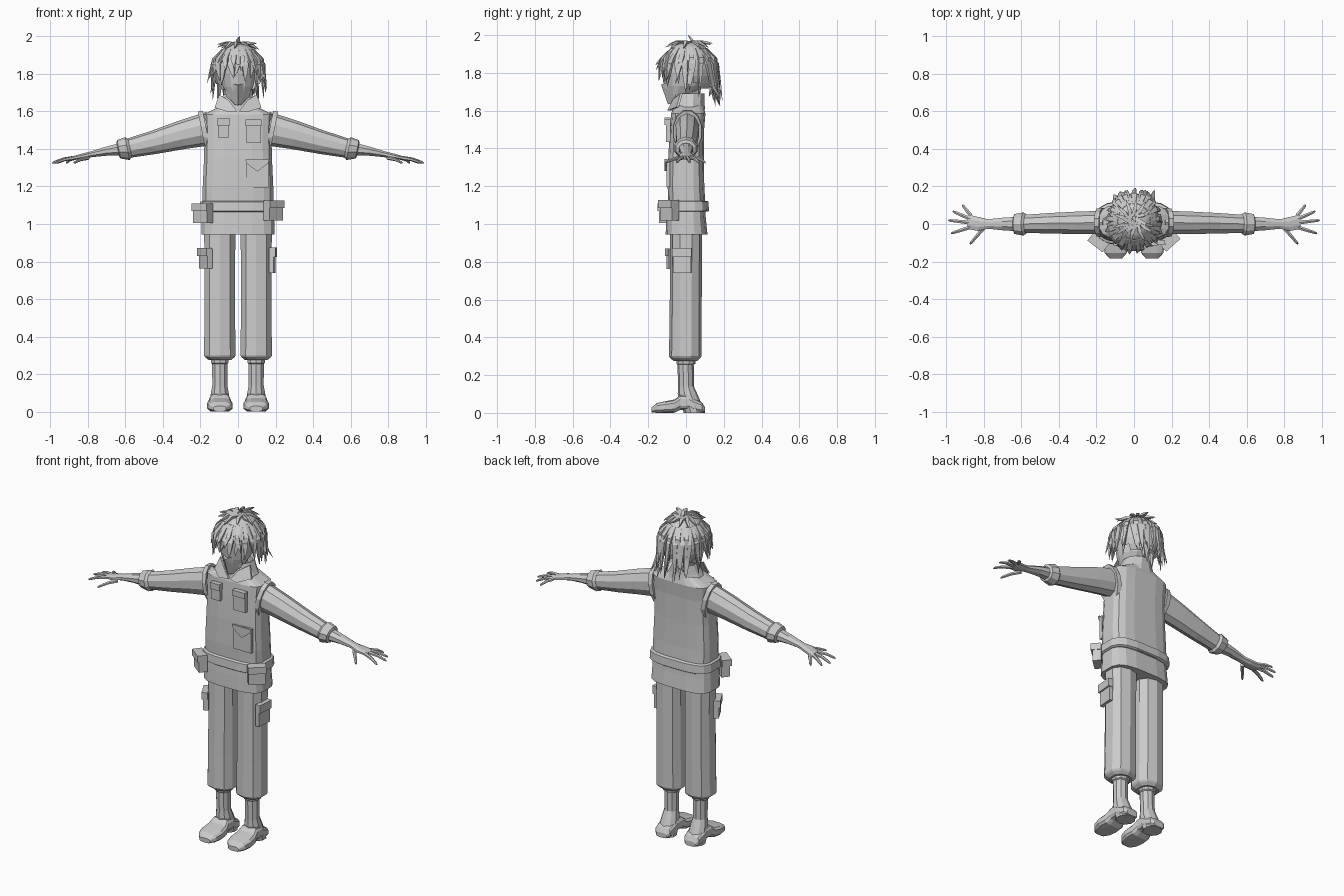
import bpy, bmesh, math, random
from mathutils import Vector, Matrix

if "Cube" in bpy.data.objects:
    bpy.data.objects.remove(bpy.data.objects["Cube"])
random.seed(4)
X, Y, Z = Vector((1, 0, 0)), Vector((0, 1, 0)), Vector((0, 0, 1))
SIDES = (("left", 1), ("right", -1))

grey = bpy.data.materials.new("light_grey")
grey.use_nodes = True
grey.diffuse_color = (0.6, 0.6, 0.6, 1)
grey.node_tree.nodes["Principled BSDF"].inputs["Base Color"].default_value = (0.6, 0.6, 0.6, 1)


def finish(name, bm):
    bmesh.ops.recalc_face_normals(bm, faces=bm.faces)
    mesh = bpy.data.meshes.new(name)
    bm.to_mesh(mesh)
    bm.free()
    mesh.materials.append(grey)
    obj = bpy.data.objects.new(name, mesh)
    bpy.context.collection.objects.link(obj)
    return obj


def tube(bm, rings, u=X, v=Y, n=10, power=1.0, caps=True):
    """Skin rings of (centre, half width along u, half width along v)."""
    loops = []
    for centre, a, b in rings:
        loop = []
        for i in range(n):
            t = math.tau * (i + 0.5) / n
            c, s = math.cos(t), math.sin(t)
            c = math.copysign(abs(c) ** power, c)
            s = math.copysign(abs(s) ** power, s)
            loop.append(bm.verts.new(Vector(centre) + u * a * c + v * b * s))
        loops.append(loop)
    for lo, hi in zip(loops, loops[1:]):
        for i in range(n):
            j = (i + 1) % n
            bm.faces.new((lo[i], lo[j], hi[j], hi[i]))
    if caps:
        bm.faces.new(loops[0])
        bm.faces.new(loops[-1])


def loft(name, rings, **kw):
    bm = bmesh.new()
    tube(bm, rings, **kw)
    return finish(name, bm)


def column(name, rows, cx=0, **kw):
    """Vertical loft from rows of (z, half x, half y, centre y)."""
    return loft(name, [((cx, cy, z), a, b) for z, a, b, cy in rows], **kw)


def pouch(name, loc, size, turn=0, flap=0.35, pointed=False):
    """Pocket body with an overhanging flap on its outer (local -y) face."""
    bm = bmesh.new()
    w, d, h = size
    bmesh.ops.create_cube(bm, size=1, matrix=Matrix.Diagonal((w, d, h, 1)))
    z0, z1 = h / 2 + 0.004, h / 2 - h * flap
    outline = [(-0.54, z0), (0.54, z0), (0.54, z1), (-0.54, z1)]
    if pointed:
        outline = [(-0.54, z0), (0.54, z0), (0.5, z0 - 0.02), (0, z1), (-0.5, z0 - 0.02)]
    front = bm.faces.new([bm.verts.new((x * w, -d / 2 - 0.009, z)) for x, z in outline])
    out = bmesh.ops.extrude_face_region(bm, geom=[front])["geom"]
    bmesh.ops.translate(bm, vec=(0, d + 0.005, 0) if not pointed else (0, 0.012, 0),
                        verts=[e for e in out if isinstance(e, bmesh.types.BMVert)])
    bm.transform(Matrix.Translation(loc) @ Matrix.Rotation(math.radians(turn), 4, "Z"))
    return finish(name, bm)


# Vest, jacket hem and belt
column("vest", [(1.08, .19, .1, .005), (1.2, .19, .098, 0), (1.35, .183, .095, 0),
                (1.5, .18, .092, .005), (1.585, .185, .092, .012), (1.63, .09, .075, .015)],
       n=16, power=0.55)
column("jacket_hem", [(1.12, .19, .1, 0), (1.03, .195, .106, 0), (.945, .198, .112, .003)],
       n=16, power=0.6)
column("belt", [(1.065, .197, .112, .004), (1.07, .206, .119, .004),
                (1.118, .203, .116, .004), (1.123, .19, .105, .004)], n=16, power=0.6)

# Neck and standing collar with lapels
column("neck", [(1.58, .055, .055, .01), (1.72, .05, .055, .01)], n=8)
column("collar", [(1.605, .125, .09, .015), (1.64, .105, .085, .015), (1.69, .08, .08, .02),
                  (1.685, .07, .07, .02), (1.62, .075, .065, .02)], n=12, caps=False)
for side, s in SIDES:
    bm = bmesh.new()
    pts = [(.005, -.085, 1.6), (.06, -.1, 1.6), (.125, -.05, 1.62), (.1, -.03, 1.69), (.05, -.07, 1.66)]
    face = bm.faces.new([bm.verts.new((s * x, y, z)) for x, y, z in pts])
    out = bmesh.ops.extrude_face_region(bm, geom=[face])["geom"]
    bmesh.ops.translate(bm, vec=(0, .012, 0), verts=[e for e in out if isinstance(e, bmesh.types.BMVert)])
    finish(side + "_lapel", bm)

# Vest, belt and trouser pockets
pouch("right_chest_pocket", (-.077, -.094, 1.51), (.058, .024, .1))
pouch("left_chest_pocket", (.083, -.094, 1.493), (.078, .024, .12), flap=.25)
pouch("left_lower_pocket", (.103, -.094, 1.268), (.118, .02, .145), flap=.42, pointed=True)
pouch("right_belt_pouch", (-.187, -.093, 1.055), (.095, .05, .1), turn=-38)
pouch("left_belt_pouch", (.187, -.088, 1.07), (.095, .05, .105), turn=42)
pouch("right_leg_pocket", (-.172, -.055, .815), (.095, .03, .105), turn=-62)
pouch("left_leg_pocket", (.182, -.02, .805), (.095, .025, .13), turn=85)

# Limbs
for side, s in SIDES:
    up = Vector((s * .2, 0, 1)).normalized()

    def arm(name, rows, **kw):
        loft(side + name, [((s * x, y, z), a, b) for x, y, z, a, b in rows], u=Y, v=up, **kw)

    arm("_armhole", [(.165, .008, 1.49, .08, .12), (.192, .008, 1.49, .078, .115),
                     (.192, .008, 1.49, .066, .1)], n=12)
    arm("_sleeve", [(.15, .008, 1.51, .066, .09), (.3, .006, 1.475, .063, .077),
                    (.45, .004, 1.435, .057, .063), (.6, 0, 1.4, .05, .05)], n=10)
    arm("_cuff", [(.575, 0, 1.405, .05, .05), (.59, 0, 1.402, .064, .062),
                  (.635, 0, 1.398, .056, .05), (.64, 0, 1.396, .044, .038)], n=10)
    arm("_palm", [(.62, 0, 1.398, .042, .038), (.7, 0, 1.388, .036, .026), (.78, 0, 1.372, .027, .017),
                  (.83, 0, 1.361, .04, .015), (.885, .012, 1.35, .042, .011)], n=8)
    bm = bmesh.new()
    fingers = [(.87, .045, .915, .102), (.875, .028, .967, .068), (.88, .008, .99, .02),
               (.875, -.018, .975, -.05), (.8, -.02, .875, -.108)]
    for x0, y0, x1, y1 in fingers:
        base, tip = Vector((s * x0, y0, 1.352)), Vector((s * x1, y1, 1.325))
        across = (tip - base).cross(Z).normalized()
        rows = [(base.lerp(tip, t) + Z * h, r, r * .9)
                for t, h, r in ((0, 0, .012), (.5, .006, .01), (.9, .002, .008), (1, 0, .004))]
        tube(bm, rows, u=across, v=Z, n=6)
    finish(side + "_fingers", bm)

    # Trousers, boot shaft and foot
    cx = s * .097
    column(side + "_trouser_leg", [(1.0, .088, .084, 0), (.8, .085, .084, 0), (.5, .085, .085, -.002),
                                   (.3, .088, .086, -.004), (.29, .082, .08, -.004),
                                   (.275, .062, .062, -.002)], cx=cx, n=10, power=.85)
    column(side + "_boot_shaft", [(.3, .05, .05, 0), (.26, .05, .05, 0), (.255, .043, .043, -.002),
                                  (.14, .042, .042, 0), (.1, .05, .052, .008),
                                  (.03, .057, .055, .035), (.0, .055, .055, .043)], cx=cx, n=10)
    foot = [(.1, .015, .015, .035), (.085, .028, .028, .05), (.04, .04, .04, .056),
            (.015, .055, .038, .056), (-.03, .055, .04, .056), (-.06, .036, .036, .064),
            (-.11, .031, .031, .07), (-.155, .026, .026, .06), (-.183, .015, .014, .035)]
    loft(side + "_foot", [((cx, y, z), w, h) for y, z, h, w in foot], u=X, v=Z, n=12, power=.6)

# Head and lower face mask
column("head", [(1.635, .018, .025, -.065), (1.67, .05, .06, -.035), (1.73, .082, .095, -.012),
                (1.8, .098, .115, 0), (1.88, .1, .12, .01), (1.94, .06, .08, .015)], n=14)
bm = bmesh.new()
nose, chin = bm.verts.new((0, -.132, 1.738)), bm.verts.new((0, -.095, 1.632))
for s in (1, -1):
    cheek, jaw = bm.verts.new((s * .084, -.045, 1.77)), bm.verts.new((s * .06, -.055, 1.675))
    inner = bm.verts.new((0, -.08, 1.745))
    bm.faces.new((nose, cheek, jaw))
    bm.faces.new((nose, jaw, chin))
    bm.faces.new((nose, inner, cheek))
finish("face_mask", bm)

# Hair cap, open over the face
CENTRE, RADII = Vector((0, .015, 1.82)), Vector((.137, .15, .145))


def on_cap(turn, lift, grow=1.0):
    """Point on the cap; turn 0 faces the front, lift is the elevation."""
    c = math.cos(lift) * grow
    return CENTRE + Vector((math.sin(turn) * c * RADII.x, -math.cos(turn) * c * RADII.y,
                            math.sin(lift) * grow * RADII.z))


bm = bmesh.new()
bmesh.ops.create_uvsphere(bm, u_segments=18, v_segments=12, radius=1,
                          matrix=Matrix.Translation(CENTRE) @ Matrix.Diagonal((*RADII, 1)))
low = [f for f in bm.faces if f.calc_center_median().z < 1.79 - .75 * f.calc_center_median().y]
bmesh.ops.delete(bm, geom=low, context="FACES")
finish("hair_cap", bm)


# Hair locks: tapered, bent three-sided spikes
def lock(bm, root, mid, tip, width):
    across = (tip - root).cross(root - CENTRE + Z * .01).normalized()
    out = (mid - CENTRE).normalized()
    rows = [(root, width * .6, .006), (mid, width, .011), (mid.lerp(tip, .6), width * .6, .007),
            (tip, .001, .001)]
    tube(bm, rows, u=across, v=out, n=4)


bm = bmesh.new()
for layer, count in ((0, 22), (1, 17)):
    for i in range(count):
        turn = math.tau * (i + .5 * layer) / count
        back = (1 - math.cos(turn)) / 2
        side = abs(math.sin(turn))
        tip_z = 1.80 - .07 * side - .13 * back ** 2 + random.uniform(-.025, .025) + layer * .04
        tip = on_cap(turn + random.uniform(-.15, .15), 0, 1.02 + .1 * layer + .08 * random.random())
        if back > .8 and layer == 0:
            tip.y += .015
        tip.z = tip_z
        lock(bm, on_cap(turn, .9, .98), on_cap(turn, .2 + .2 * layer, 1.03), tip,
             random.uniform(.016, .025))
# Longer strands at the nape
for i in range(7):
    x = (i - 3) * .03
    lock(bm, Vector((x, .13, 1.8)), Vector((x * 1.1, .14, 1.73)),
         Vector((x * 1.2, random.uniform(.1, .185), random.uniform(1.62, 1.68))), .018)
# Loose tufts on the crown
for i in range(13):
    turn = math.tau * i / 13 + random.uniform(-.2, .2)
    tip = on_cap(turn, .8, 1.2)
    tip.z = random.uniform(1.93, 1.965)
    mid = on_cap(turn, 1.15, 1.09)
    lock(bm, on_cap(turn + 2, 1.4, .99), mid, tip, .014)
lock(bm, Vector((0, .05, 1.95)), Vector((.0, .03, 1.975)), Vector((.01, .01, 2.0)), .014)
finish("hair_locks", bm)
